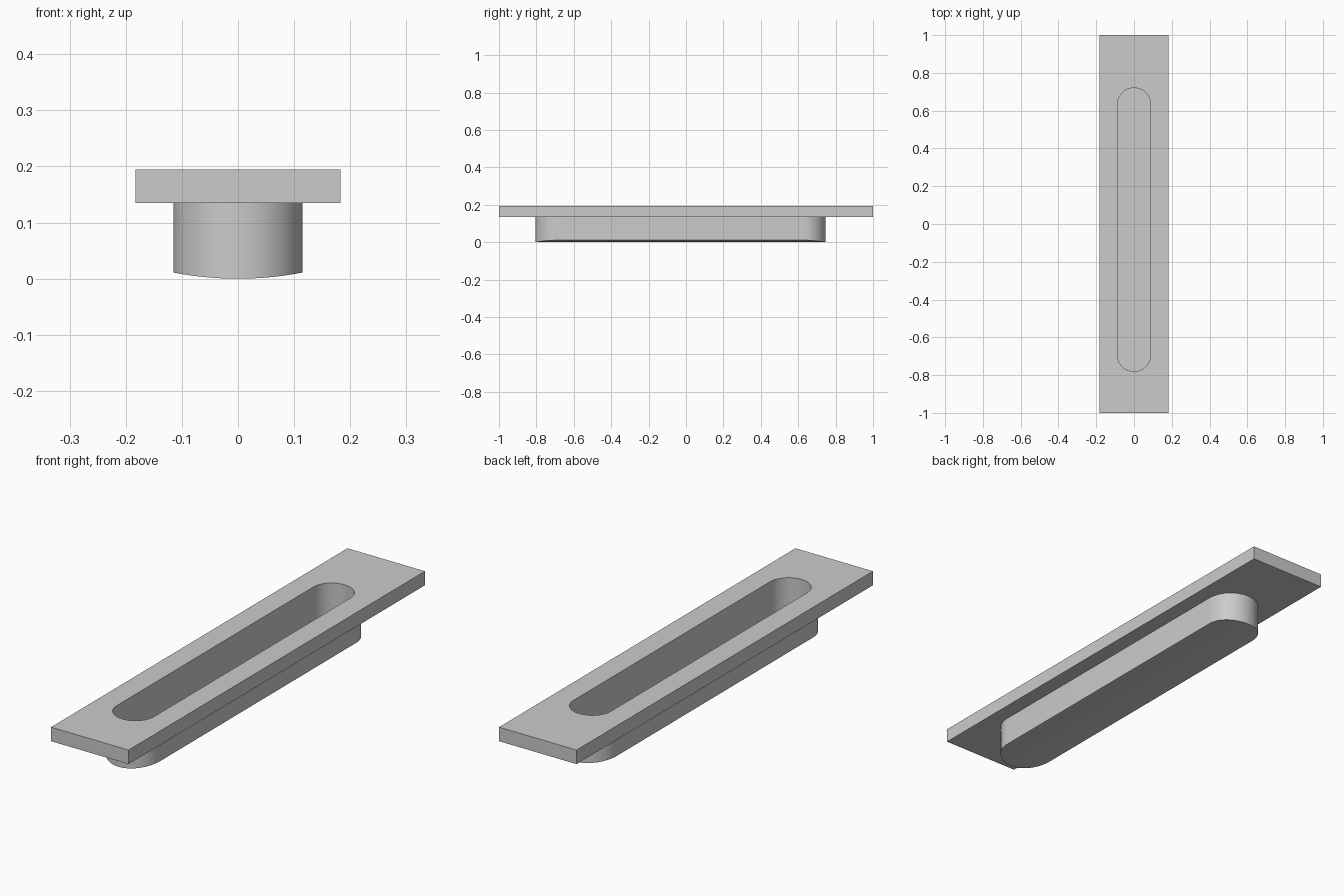
import bpy, bmesh, math

cube = bpy.data.objects.get("Cube")
if cube:
    bpy.data.objects.remove(cube, do_unlink=True)

grey = bpy.data.materials.new("satin grey")
grey.use_nodes = True
colour = (0.6, 0.6, 0.6, 1)
grey.diffuse_color = colour
grey.node_tree.nodes["Principled BSDF"].inputs["Base Color"].default_value = colour

PLATE_BOTTOM, PLATE_TOP = 0.135, 0.195
POCKET_Y = -0.03
STEPS = 32


def finish(name, bm):
    bmesh.ops.recalc_face_normals(bm, faces=bm.faces)
    mesh = bpy.data.meshes.new(name)
    bm.to_mesh(mesh)
    bm.free()
    mesh.materials.append(grey)
    obj = bpy.data.objects.new(name, mesh)
    bpy.context.collection.objects.link(obj)
    return obj


def slot_solid(name, radius, half_length, top, bottom):
    """Round-ended slot; bottom is a function of x, capped in lengthwise strips."""
    bm = bmesh.new()
    rows = []
    for i in range(STEPS + 1):
        a = math.pi * i / STEPS
        x = -radius * math.cos(a)
        reach = half_length - radius + radius * math.sin(a)
        rows.append([bm.verts.new((x, POCKET_Y + s * reach, z))
                     for s in (-1, 1) for z in (bottom(x), top)])
    for p, q in zip(rows, rows[1:]):
        bm.faces.new((p[0], q[0], q[2], p[2]))      # underside strip
        bm.faces.new((p[0], p[1], q[1], q[0]))      # front end wall
        bm.faces.new((p[2], q[2], q[3], p[3]))      # back end wall
    for r in (rows[0], rows[-1]):
        bm.faces.new((r[0], r[2], r[3], r[1]))      # straight side walls
    bm.faces.new([r[1] for r in rows] + [r[3] for r in reversed(rows)])
    return finish(name, bm)


def boolean(target, tool, operation):
    mod = target.modifiers.new(operation.lower(), 'BOOLEAN')
    mod.object, mod.operation, mod.solver = tool, operation, 'EXACT'
    bpy.context.view_layer.objects.active = target
    bpy.ops.object.modifier_apply(modifier=mod.name)
    bpy.data.objects.remove(tool, do_unlink=True)


# Flat rectangular face plate
bm = bmesh.new()
bmesh.ops.create_cube(bm, size=1)
bmesh.ops.scale(bm, verts=bm.verts, vec=(0.366, 2, PLATE_TOP - PLATE_BOTTOM))
bmesh.ops.translate(bm, verts=bm.verts, vec=(0, 0, (PLATE_TOP + PLATE_BOTTOM) / 2))
pull = finish("recessed_pull", bm)

# Cup below the plate with a gently curved underside
SAG_RADIUS = 0.607
cup = slot_solid("cup", 0.115, 0.775, 0.16,
                 lambda x: SAG_RADIUS - math.sqrt(SAG_RADIUS ** 2 - x * x))
boolean(pull, cup, 'UNION')

# Finger pocket cut from above
pocket = slot_solid("pocket_cutter", 0.088, 0.75, 0.25, lambda x: 0.027)
boolean(pull, pocket, 'DIFFERENCE')

# Smooth round ends, sharp rims
bpy.ops.object.select_all(action='DESELECT')
pull.select_set(True)
bpy.context.view_layer.objects.active = pull
bpy.ops.object.shade_smooth_by_angle(angle=math.radians(30))
